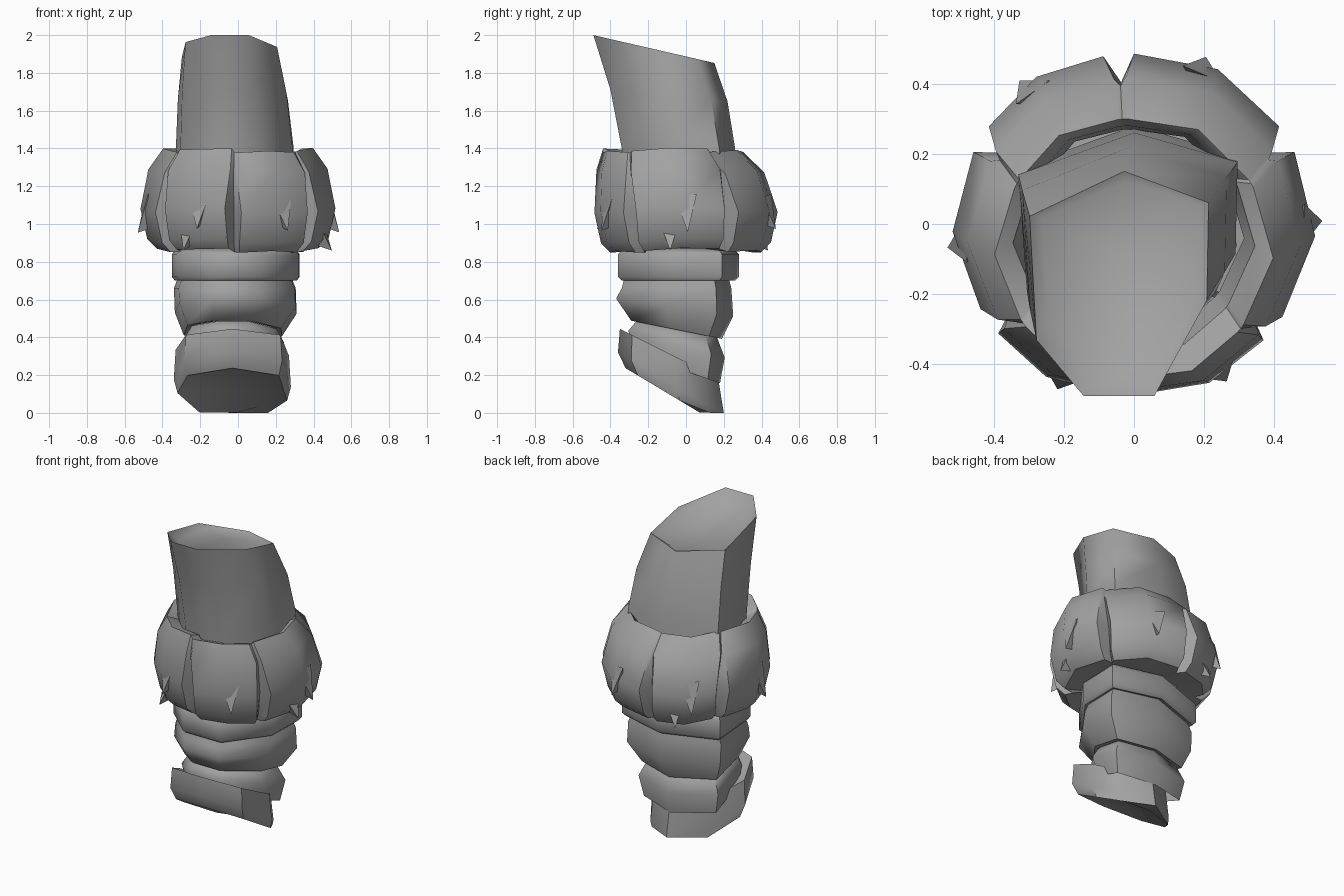
import bpy, math, random
from math import sin, cos, radians

random.seed(4)
cube = bpy.data.objects.get("Cube")
if cube:
    bpy.data.objects.remove(cube, do_unlink=True)

grey = bpy.data.materials.new("plain_grey")
grey.use_nodes = True
colour = (0.36, 0.36, 0.36, 1)
grey.diffuse_color = colour
grey.node_tree.nodes["Principled BSDF"].inputs["Base Color"].default_value = colour

# Unit cross-sections, counter-clockwise from the back
SLEEVE = [(.07, 1), (-1.03, .6), (-.95, -.5), (-.4, -1), (.42, -1), (1.03, -.15), (1.05, .72)]
PALM = [(.1, 1), (-.6, .5), (-1, -.15), (-.82, -.75), (0, -1), (.85, -.75), (1, .1), (.65, .72)]


def add_object(name, verts, faces, angle=60):
    mesh = bpy.data.meshes.new(name)
    mesh.from_pydata(verts, [], faces)
    mesh.materials.append(grey)
    obj = bpy.data.objects.new(name, mesh)
    bpy.context.collection.objects.link(obj)
    bpy.ops.object.select_all(action='DESELECT')
    obj.select_set(True)
    bpy.context.view_layer.objects.active = obj
    bpy.ops.object.shade_smooth_by_angle(angle=radians(angle))


def ring(outline, cx, cy, rx, ry, z, slope=0):
    """Scaled cross-section lying on a plane that tilts along y."""
    return [(cx + rx * u, cy + ry * v, max(0, z + slope * (cy + ry * v))) for u, v in outline]


def loft(name, rings, start=None, end=None, angle=60):
    """Skin loops listed from bottom to top, with optional end points."""
    n = len(rings[0])
    verts = [v for r in rings for v in r]
    faces = []
    for k in range(len(rings) - 1):
        for i in range(n):
            j = (i + 1) % n
            faces.append((k * n + i, k * n + j, (k + 1) * n + j, (k + 1) * n + i))
    if start:
        verts.append(start)
        faces += [((i + 1) % n, i, len(verts) - 1) for i in range(n)]
    if end:
        top = (len(rings) - 1) * n
        verts.append(end)
        faces += [(top + i, top + (i + 1) % n, len(verts) - 1) for i in range(n)]
    add_object(name, verts, faces, angle)


# Upper sleeve: leans forward, slanted rim around a slightly sunken cap
loft("upper_sleeve", [
    ring(SLEEVE, -.02, -.02, .30, .30, 1.1),
    ring(SLEEVE, -.02, -.04, .30, .30, 1.4),
    ring(SLEEVE, -.03, -.09, .28, .31, 1.67, -.1),
    ring(SLEEVE, -.045, -.17, .245, .32, 1.887, -.23),
    ring(SLEEVE, -.04, -.14, .215, .26, 1.86, -.12),
], end=(-.05, -.08, 1.89), angle=70)

# Strap under the fur cuff
loft("cuff_strap", [
    ring(SLEEVE, -.015, -.04, .27, .25, .72),
    ring(SLEEVE, -.015, -.04, .31, .30, .70),
    ring(SLEEVE, -.015, -.04, .325, .32, .72),
    ring(SLEEVE, -.015, -.04, .325, .32, .84),
    ring(SLEEVE, -.015, -.04, .31, .30, .86),
    ring(SLEEVE, -.015, -.04, .25, .24, .87),
], angle=55)

# Barrel-shaped lower sleeve
loft("lower_sleeve", [
    ring(SLEEVE, -.03, -.05, .20, .18, .44, -.2),
    ring(SLEEVE, -.03, -.05, .25, .24, .43, -.2),
    ring(SLEEVE, -.015, -.06, .31, .31, .55, -.15),
    ring(SLEEVE, -.02, -.05, .31, .29, .66),
    ring(SLEEVE, -.02, -.05, .28, .27, .74),
])

# Wrist collar, tilted
loft("wrist_collar", [
    ring(SLEEVE, -.03, -.05, .24, .23, .22, -.35),
    ring(SLEEVE, -.03, -.05, .265, .255, .35, -.28),
    ring(SLEEVE, -.03, -.05, .225, .215, .43, -.2),
    ring(SLEEVE, -.03, -.05, .15, .14, .45, -.2),
])

# Slanted end band with a hollowed underside
loft("end_band", [
    ring(PALM, -.03, -.06, .22, .19, .08, -.6),
    ring(PALM, -.03, -.06, .29, .26, .045, -.6),
    ring(PALM, -.03, -.08, .31, .28, .105, -.6),
    ring(PALM, -.03, -.09, .30, .26, .27, -.5),
    ring(PALM, -.03, -.08, .23, .21, .24, -.5),
], start=(-.03, -.04, .13), angle=45)

# Fur cuff: lobes parted by narrow clefts
clefts = [-93, -38, 30, 95, 150, 215]
# z, radius, y shift, cleft depth, cleft half width in degrees
levels = [
    (.87, .27, -.04, 0, 4),
    (.86, .40, 0, .05, 4),
    (.91, .45, 0, .07, 4),
    (1.07, .485, 0, .08, 5),
    (1.28, .445, -.03, .02, 2),
    (1.39, .37, -.07, 0, 2),
    (1.36, .32, -.04, 0, 2),
    (1.2, .29, -.02, 0, 2),
]
wobble = [random.uniform(-.015, .015) for _ in range(24)]
cuff = []
for k, (z, r, shift, depth, half) in enumerate(levels):
    loop = []
    for c, a in enumerate(clefts):
        gap = (clefts[(c + 1) % 6] - a) % 360
        columns = [(a, r - depth), (a + half, r), (a + gap / 2, r + .012), (a + gap - half, r)]
        for s, (angle, rad) in enumerate(columns):
            t = radians(angle)
            lift = wobble[4 * c + s] if 0 < k < 7 else 0
            loop.append((rad * 1.04 * cos(t), shift + rad * sin(t), z + lift))
    cuff.append(loop)
loft("fur_cuff", cuff, angle=42)


def tuft(name, angle, top, tip, rad, width):
    """Pointed lock of fur growing out of the cuff."""
    def at(a, r, z):
        t = radians(a)
        return (r * 1.04 * cos(t), r * sin(t), z)
    verts = [at(angle - width, rad - .015, top), at(angle + width, rad - .015, top + .02),
             at(angle + 1, rad + .03, tip), at(angle, rad - .06, tip + .03)]
    add_object(name, verts, [(0, 2, 1), (0, 1, 3), (0, 3, 2), (1, 2, 3)], 30)


# One lock on each lobe, and hem locks on the side and rear lobes
for c, a in enumerate(clefts):
    middle = a + ((clefts[(c + 1) % 6] - a) % 360) / 2
    tuft(f"fur_tuft_{c + 1}", middle + 4, 1.14, .98 + 2 * wobble[c], .485, 7)
    if c % 2:
        tuft(f"hem_tuft_{c + 1}", middle - 7, .98, .86, .455, 6)
